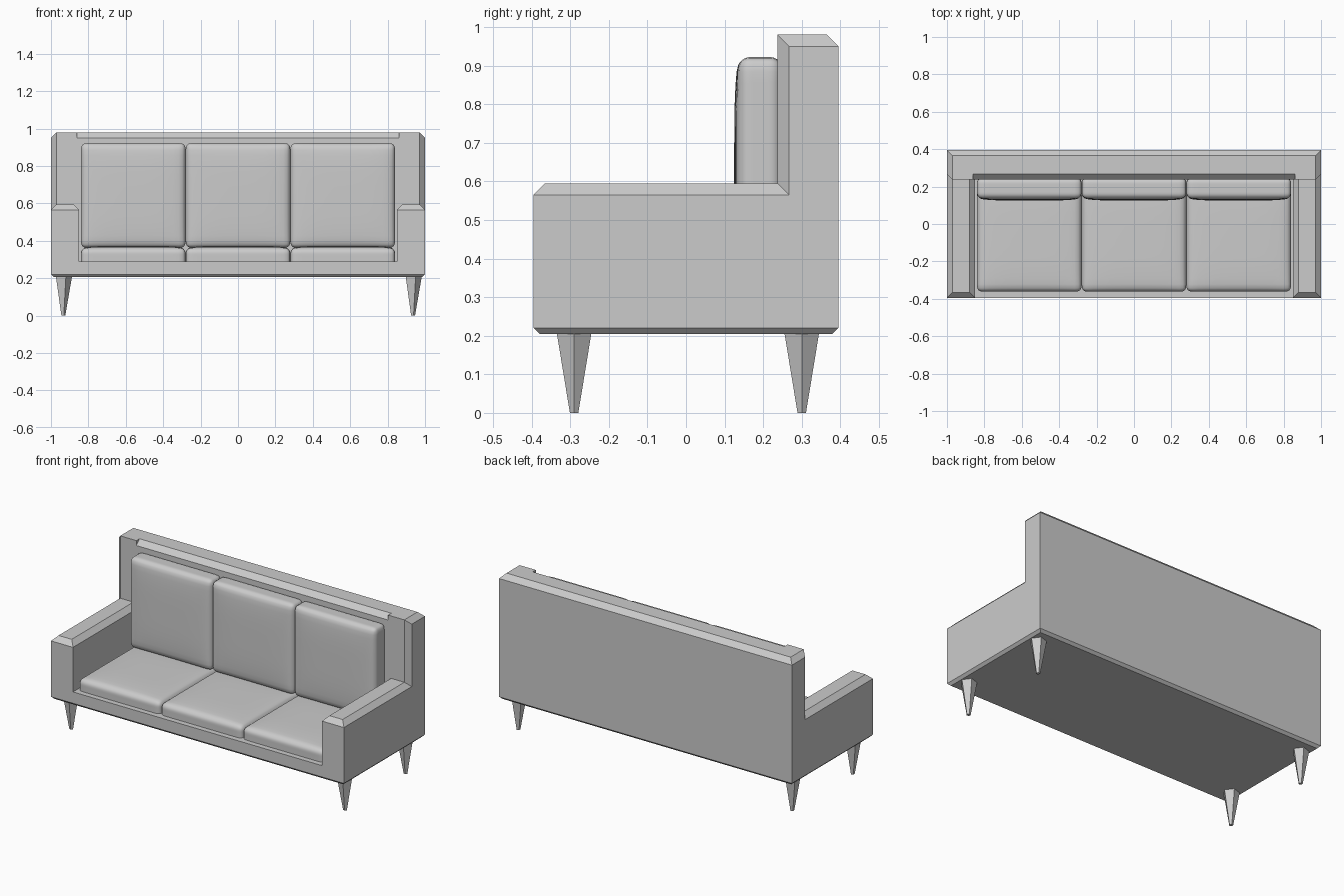
import bpy, bmesh, math
from mathutils import Vector, Matrix

if "Cube" in bpy.data.objects:
    bpy.data.objects.remove(bpy.data.objects["Cube"])


def finish(bm, name):
    bmesh.ops.recalc_face_normals(bm, faces=bm.faces)
    mesh = bpy.data.meshes.new(name)
    bm.to_mesh(mesh)
    bm.free()
    ob = bpy.data.objects.new(name, mesh)
    bpy.context.collection.objects.link(ob)
    return ob


def chamfer_box(name, lo, hi, width=0, edges=()):
    """Box from lo to hi; edges are picked by the signs of their midpoints."""
    bm = bmesh.new()
    bmesh.ops.create_cube(bm, size=2)
    picked = [e for e in bm.edges
              if tuple(round(c) for c in (e.verts[0].co + e.verts[1].co) / 2) in edges]
    lo, hi = Vector(lo), Vector(hi)
    half, mid = (hi - lo) / 2, (hi + lo) / 2
    for v in bm.verts:
        v.co = Vector(a * b for a, b in zip(v.co, half)) + mid
    if picked:
        bmesh.ops.bevel(bm, geom=picked, offset=width, segments=1, affect='EDGES')
    return finish(bm, name)


def cushion(name, size, loc, rot=0.0, r=0.03, puff=0.011):
    """Rounded, slightly puffed box lying flat, then turned about x."""
    bm = bmesh.new()
    bmesh.ops.create_cube(bm, size=2)
    bmesh.ops.subdivide_edges(bm, edges=bm.edges, cuts=17, use_grid_fill=True)
    half = Vector(size) / 2
    for v in bm.verts:
        u = [math.sin(c * math.pi / 2) for c in v.co]
        p = Vector(a * b for a, b in zip(u, half))
        core = Vector(max(-(h - r), min(h - r, c)) for c, h in zip(p, half))
        d = p - core
        if d.length > 1e-6:
            p = core + d.normalized() * r
        p.z += puff * u[2] * (1 - u[0] ** 4) * (1 - u[1] ** 4)
        v.co = p
    bmesh.ops.transform(bm, matrix=Matrix.Translation(loc) @ Matrix.Rotation(rot, 4, 'X'),
                        verts=bm.verts)
    for f in bm.faces:
        f.smooth = True
    return finish(bm, name)


# Base platform with chamfered underside
chamfer_box("base", (-1, -0.395, 0.205), (1, 0.395, 0.29), 0.015,
            {(0, 1, -1), (0, -1, -1), (1, 0, -1), (-1, 0, -1)})

# Backrest, with the front top edge chamfered only between the end posts
back = chamfer_box("backrest", (-1, 0.237, 0.29), (1, 0.395, 0.98), 0.03,
                   {(0, 1, 1), (1, 0, 1), (-1, 0, 1), (1, -1, 0), (-1, -1, 0)})
cutter = chamfer_box("chamfer_cutter", (-0.86, -0.05, -0.05), (0.86, 0.05, 0.05))
cutter.location = (0, 0.2525 - 0.0354, 0.965 + 0.0354)
cutter.rotation_euler.x = math.radians(45)
cutter.hide_render = True
cutter.hide_set(True)
cut = back.modifiers.new("front_chamfer", 'BOOLEAN')
cut.operation = 'DIFFERENCE'
cut.object = cutter

# Arms
for side, s in (("left", -1), ("right", 1)):
    x0, x1 = sorted((s * 0.85, s * 1.0))
    chamfer_box(side + "_arm", (x0, -0.395, 0.29), (x1, 0.267, 0.595), 0.03,
                {(0, -1, 1), (1, 0, 1), (-1, 0, 1)})

# Seat and back cushions
for i, x in enumerate((-0.56, 0, 0.56), 1):
    cushion(f"seat_cushion_{i}", (0.56, 0.60, 0.112), (x, -0.062, 0.306))
    cushion(f"back_cushion_{i}", (0.56, 0.56, 0.112), (x, 0.192, 0.642), math.radians(90))

# Tapered five-sided legs
for sx, side in ((-1, "left"), (1, "right")):
    for y, end in ((-0.29, "front"), (0.30, "back")):
        bm = bmesh.new()
        rings = [[bm.verts.new((sx * 0.935 + rad * math.cos(a), y + rad * math.sin(a), z))
                  for a in (math.tau * k / 5 for k in range(5))]
                 for rad, z in ((0.0115, 0), (0.047, 0.206))]
        for k in range(5):
            j = (k + 1) % 5
            bm.faces.new((rings[0][k], rings[0][j], rings[1][j], rings[1][k]))
        bm.faces.new(rings[0])
        bm.faces.new(rings[1])
        finish(bm, f"{end}_{side}_leg")
